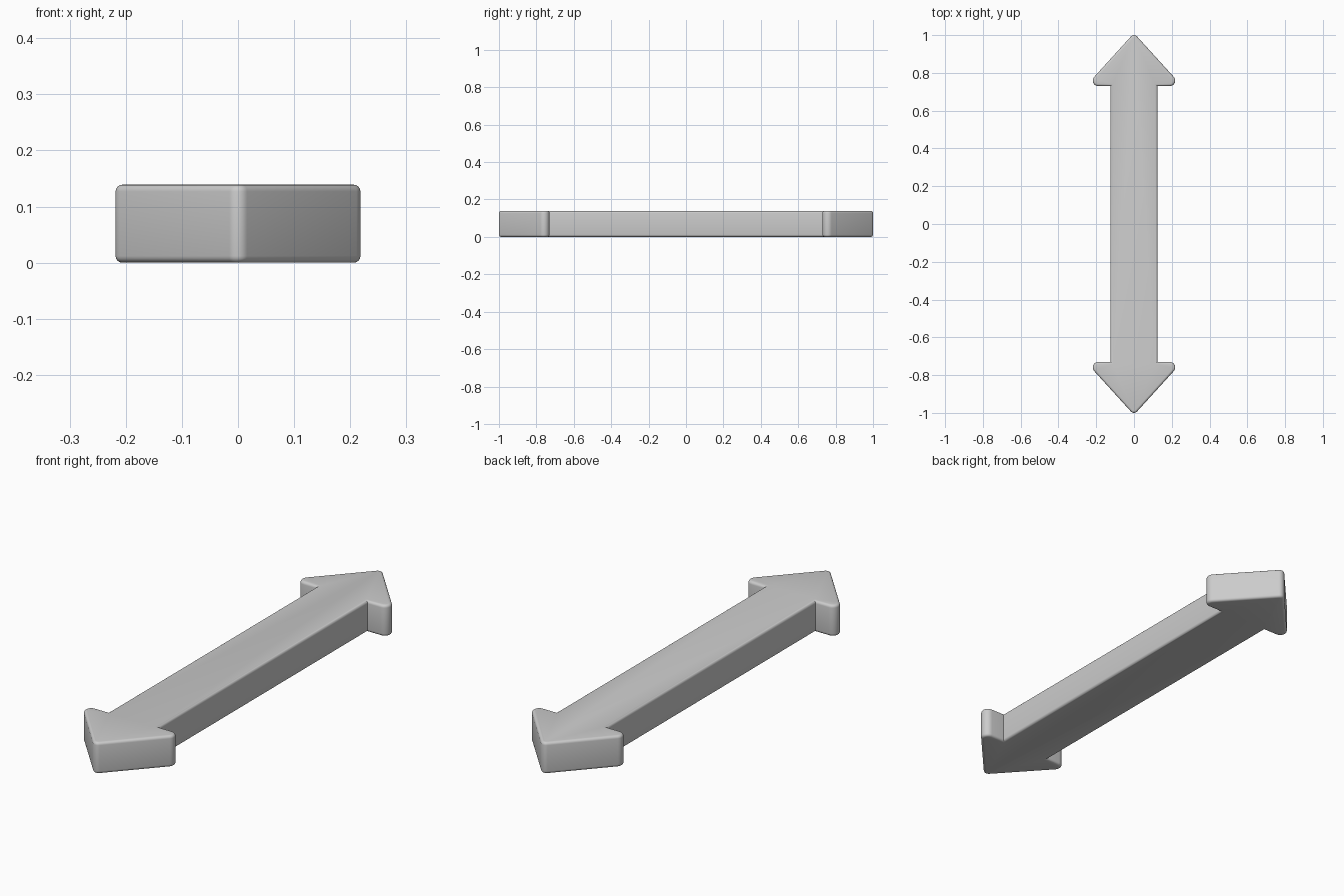
import bpy, bmesh, math
from mathutils import Vector

if "Cube" in bpy.data.objects:
    bpy.data.objects.remove(bpy.data.objects["Cube"])

HEIGHT, EDGE = 0.139, 0.012
SHAFT, WING, NECK = 0.124, 0.2185, 0.73
R_WING, R_TIP = 0.029, 0.022
SLOPE = math.atan2(0.672, 0.741)   # direction of the head's slanted face normal


def arc(cx, cy, r, a0, a1, n):
    return [Vector((cx + r * math.cos(a0 + (a1 - a0) * i / n),
                    cy + r * math.sin(a0 + (a1 - a0) * i / n))) for i in range(n + 1)]


# Quarter outline: inner neck corner, rounded wing, rounded tip
quarter = [Vector((SHAFT, NECK))]
quarter += arc(WING - R_WING, NECK + R_WING, R_WING, -math.pi / 2, SLOPE, 8)
quarter += arc(0, 1 - R_TIP, R_TIP, SLOPE, math.pi / 2, 4)

# Mirror to the whole double-headed outline
upper = quarter + [Vector((-p.x, p.y)) for p in reversed(quarter[:-1])]
outline = upper + [-p for p in upper]

# Extrude the outline and round the top and bottom rims
bm = bmesh.new()
base = bm.faces.new([bm.verts.new((p.x, p.y, 0)) for p in outline])
ext = bmesh.ops.extrude_face_region(bm, geom=[base], use_keep_orig=True)
top = [g for g in ext["geom"] if isinstance(g, bmesh.types.BMVert)]
bmesh.ops.translate(bm, verts=top, vec=(0, 0, HEIGHT))
bmesh.ops.recalc_face_normals(bm, faces=bm.faces)
rims = [e for e in bm.edges if abs(e.verts[0].co.z - e.verts[1].co.z) < 1e-5]
bmesh.ops.bevel(bm, geom=rims, offset=EDGE, segments=4, profile=0.5, affect='EDGES')
bmesh.ops.recalc_face_normals(bm, faces=bm.faces)

mesh = bpy.data.meshes.new("double_arrow")
bm.to_mesh(mesh)
bm.free()
arrow = bpy.data.objects.new("double_arrow", mesh)
bpy.context.collection.objects.link(arrow)

# Single light grey material
grey = bpy.data.materials.new("light_grey")
grey.diffuse_color = (0.6, 0.6, 0.6, 1)
grey.use_nodes = True
grey.node_tree.nodes["Principled BSDF"].inputs["Base Color"].default_value = grey.diffuse_color
mesh.materials.append(grey)

bpy.context.view_layer.objects.active = arrow
arrow.select_set(True)
bpy.ops.object.shade_smooth_by_angle(angle=math.radians(35))
